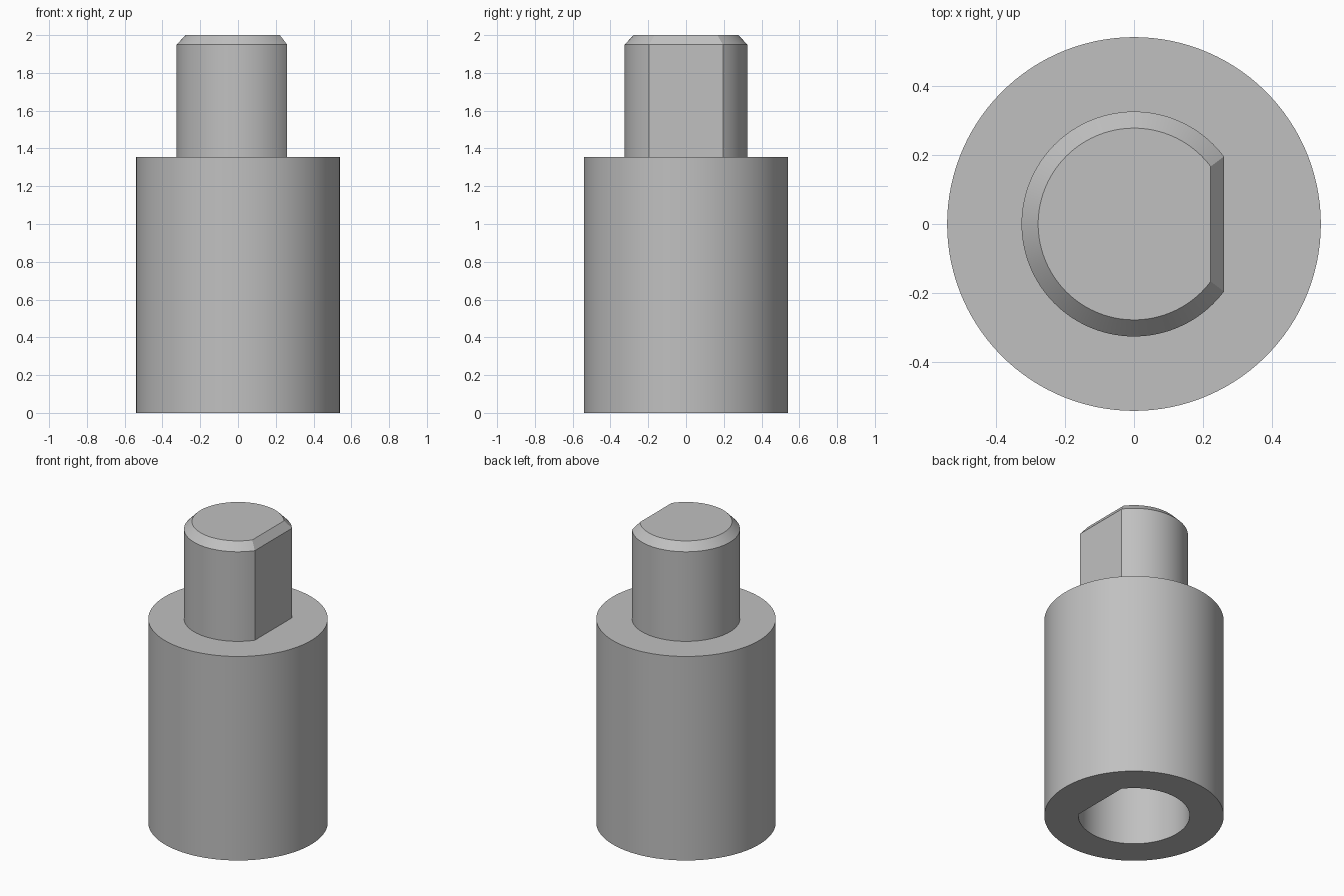
import bpy
import bmesh
import math

cube = bpy.data.objects.get("Cube")
if cube:
    bpy.data.objects.remove(cube, do_unlink=True)

# Plain grey metal
metal = bpy.data.materials.new("grey metal")
metal.use_nodes = True
colour = (0.53, 0.53, 0.53, 1)
metal.diffuse_color = colour
metal.node_tree.nodes["Principled BSDF"].inputs["Base Color"].default_value = colour

# Every D section has its flat at the same share of its radius, facing +x
FLAT = 0.8
corner = math.acos(FLAT)
FLAT_STEPS, ARC_STEPS = 24, 96
angles = [-corner + 2 * corner * i / FLAT_STEPS for i in range(FLAT_STEPS)]
angles += [corner + (math.tau - 2 * corner) * i / ARC_STEPS for i in range(ARC_STEPS)]


def ring(bm, radius, z, flat):
    """One closed section: a circle, or a circle cut by the flat."""
    verts = []
    for a in angles:
        r = radius
        if flat and math.cos(a) > FLAT:
            r = radius * FLAT / math.cos(a)
        verts.append(bm.verts.new((r * math.cos(a), r * math.sin(a), z)))
    return verts


# Sections from the socket floor, around the sleeve, to the shaft tip
sections = [
    (0.335, 0.68, True),    # blind end of socket
    (0.335, 0.0, True),     # socket mouth
    (0.54, 0.0, False),     # sleeve bottom
    (0.54, 1.355, False),   # sleeve shoulder
    (0.325, 1.355, True),   # shaft root
    (0.325, 1.95, True),    # chamfer start
    (0.277, 2.0, True),     # shaft tip
]

bm = bmesh.new()
rings = [ring(bm, *s) for s in sections]
count = len(angles)
for low, high in zip(rings, rings[1:]):
    for i in range(count):
        j = (i + 1) % count
        bm.faces.new((low[i], low[j], high[j], high[i]))
bm.faces.new(rings[-1])
bm.faces.new(rings[0])
bmesh.ops.recalc_face_normals(bm, faces=bm.faces)

mesh = bpy.data.meshes.new("shaft_adapter")
bm.to_mesh(mesh)
bm.free()
mesh.materials.append(metal)
adapter = bpy.data.objects.new("shaft_adapter", mesh)
bpy.context.collection.objects.link(adapter)

# Smooth round walls, crisp shoulders and flats
bpy.ops.object.select_all(action="DESELECT")
adapter.select_set(True)
bpy.context.view_layer.objects.active = adapter
bpy.ops.object.shade_smooth_by_angle(angle=math.radians(20))
